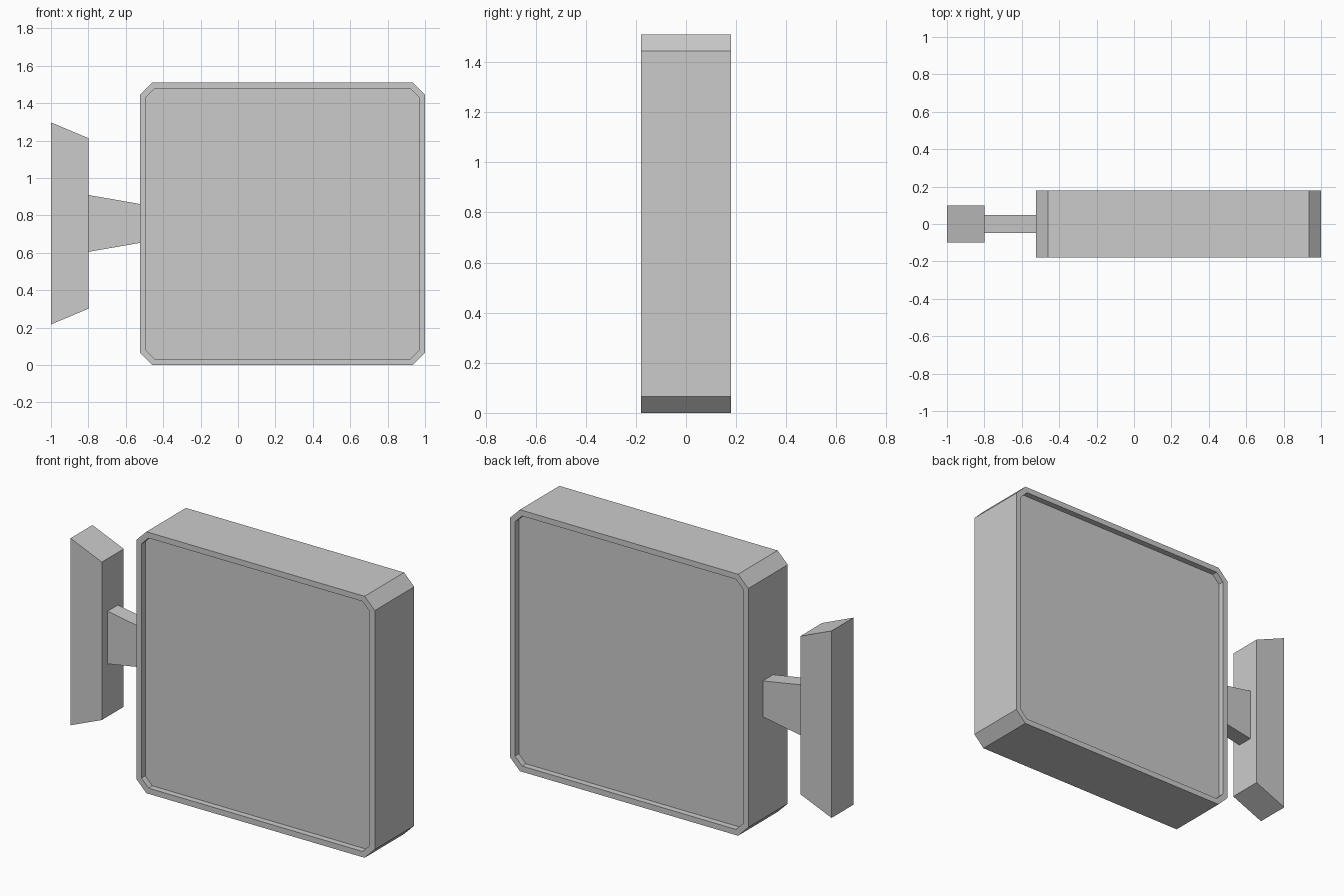
import bpy, bmesh
from mathutils import Vector

if "Cube" in bpy.data.objects:
    bpy.data.objects.remove(bpy.data.objects["Cube"])


def prism(name, profile, half_depth, rim=0.0, recess=0.0):
    """Extrude an (x, z) outline through y; optionally recess both large faces inside a rim."""
    bm = bmesh.new()
    face = bm.faces.new([bm.verts.new((x, -half_depth, z)) for x, z in profile])
    out = bmesh.ops.extrude_face_region(bm, geom=[face], use_keep_orig=True)
    moved = [v for v in out["geom"] if isinstance(v, bmesh.types.BMVert)]
    bmesh.ops.translate(bm, verts=moved, vec=(0, 2 * half_depth, 0))
    bmesh.ops.recalc_face_normals(bm, faces=bm.faces)
    if rim:
        panels = [f for f in bm.faces if abs(f.normal.y) > 0.9]
        bmesh.ops.inset_individual(bm, faces=panels, thickness=rim, use_even_offset=True)
        for f in panels:
            side = 1 if f.calc_center_median().y > 0 else -1
            # second ring forms the recess walls
            ring = bmesh.ops.extrude_discrete_faces(bm, faces=[f])["faces"][0]
            bmesh.ops.translate(bm, verts=ring.verts, vec=Vector((0, -side * recess, 0)))
    bmesh.ops.recalc_face_normals(bm, faces=bm.faces)
    mesh = bpy.data.meshes.new(name)
    bm.to_mesh(mesh)
    bm.free()
    obj = bpy.data.objects.new(name, mesh)
    bpy.context.collection.objects.link(obj)
    return obj


def taper(x0, x1, mid, h0, h1):
    """Outline symmetric about height mid, half-height h0 at x0 and h1 at x1."""
    return [(x0, mid - h0), (x1, mid - h1), (x1, mid + h1), (x0, mid + h0)]


# Sign box with chamfered corners and recessed panels front and back
L, R, B, T, C = -0.524, 1.0, 0.0, 1.51, 0.065
outline = [(L + C, B), (R - C, B), (R, B + C), (R, T - C),
           (R - C, T), (L + C, T), (L, T - C), (L, B + C)]
prism("sign_box", outline, 0.18, rim=0.033, recess=0.035)

# Tapered arm and wall mount
prism("bracket_arm", taper(-0.8, L, 0.757, 0.152, 0.104), 0.047)
prism("wall_plate", taper(-1.0, -0.8, 0.757, 0.54, 0.456), 0.1)
